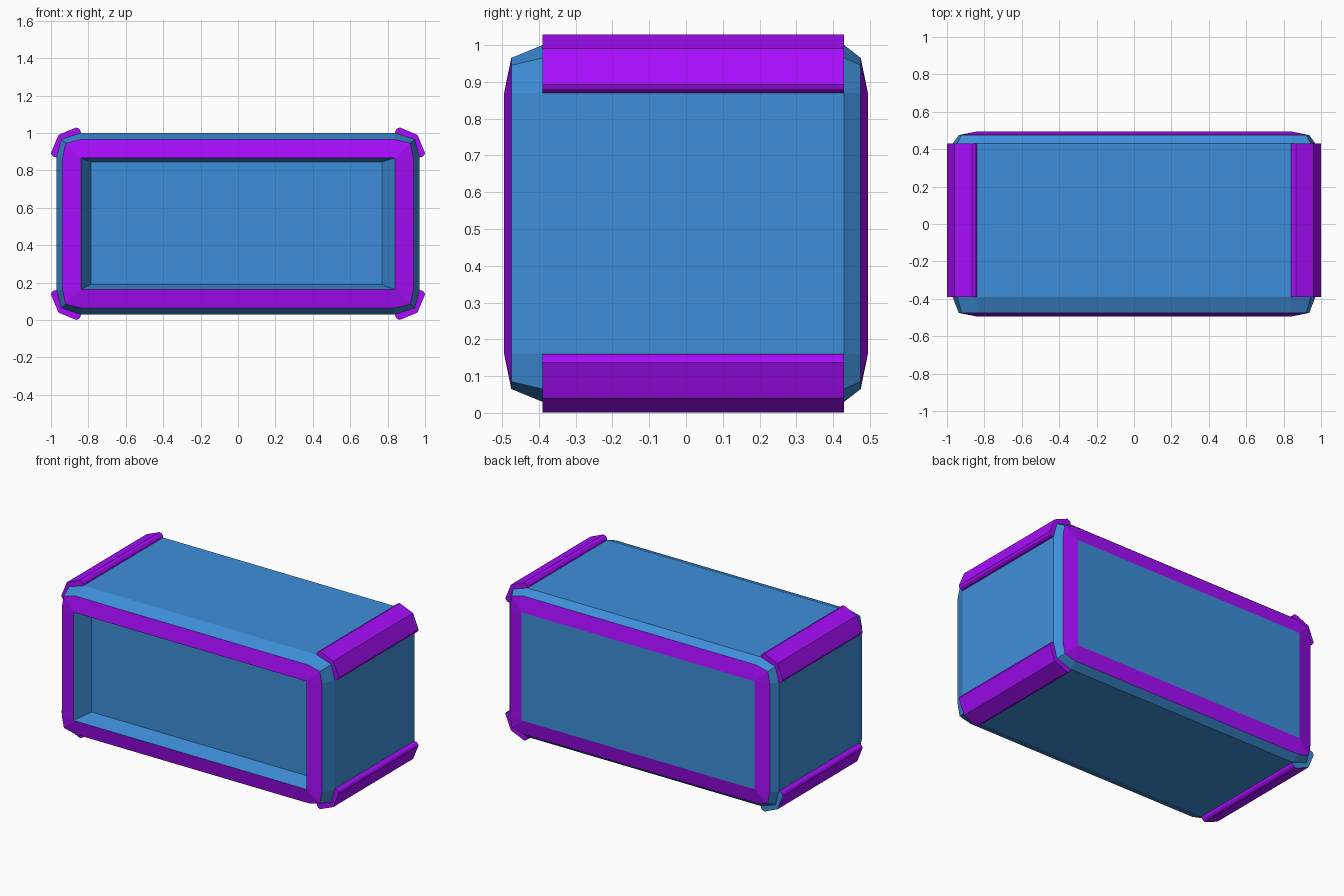
import bpy, bmesh

if "Cube" in bpy.data.objects:
    bpy.data.objects.remove(bpy.data.objects["Cube"])

MID = 0.515  # height of the crate's centre


def material(name, rgb):
    m = bpy.data.materials.new(name)
    m.diffuse_color = (*rgb, 1)
    m.use_nodes = True
    m.node_tree.nodes["Principled BSDF"].inputs["Base Color"].default_value = m.diffuse_color
    return m


blue = material("blue", (0.048, 0.275, 0.70))
purple = material("purple", (0.39, 0.004, 0.98))


def ring(y, corner):
    """Closed loop at depth y: a three-point corner mirrored into all four quadrants."""
    pts = []
    for sx, sz in ((1, 1), (1, -1), (-1, -1), (-1, 1)):
        quad = corner if sx * sz > 0 else corner[::-1]
        pts += [(sx * x, y, MID + sz * z) for x, z in quad]
    return pts


def rect(y, x0, x1, z0, z1):
    """Rectangle with tripled corners, so it joins to the corner loops."""
    return [(x, y, z) for x, z in ((x1, z1), (x1, z0), (x0, z0), (x0, z1)) for _ in range(3)]


def loft(name, rings, mat, cap_start=False, cap_end=False, end_mat=None):
    bm = bmesh.new()
    loops = [[bm.verts.new(p) for p in r] for r in rings]
    n = len(loops[0])
    for a, b in zip(loops, loops[1:]):
        for i in range(n):
            j = (i + 1) % n
            bm.faces.new((a[i], a[j], b[j], b[i]))
    if cap_start:
        bm.faces.new(loops[0][::-1])
    if cap_end:
        bm.faces.new(loops[-1]).material_index = 1 if end_mat else 0
    bmesh.ops.remove_doubles(bm, verts=bm.verts, dist=1e-5)
    # point every face outward along the loft direction
    bm.normal_update()
    out = max(bm.faces, key=lambda f: abs(f.calc_center_median().x))
    if out.normal.x * out.calc_center_median().x < 0:
        bmesh.ops.reverse_faces(bm, faces=bm.faces)
    me = bpy.data.meshes.new(name)
    bm.to_mesh(me)
    bm.free()
    me.materials.append(mat)
    if end_mat:
        me.materials.append(end_mat)
    ob = bpy.data.objects.new(name, me)
    bpy.context.collection.objects.link(ob)
    return ob


BODY = [(0.84, 0.485), (0.945, 0.45), (0.97, 0.355)]
EDGE = [(0.84, 0.45), (0.922, 0.43), (0.937, 0.355)]
OPENING = (-0.84, 0.84, 0.163, 0.867)
FLOOR = (-0.785, 0.77, 0.19, 0.845)

# main shell with chamfered front and back edges
loft("crate_shell", [ring(-0.475, EDGE), ring(-0.39, BODY), ring(0.43, BODY), ring(0.475, EDGE)], blue)

# sloped rims around the front recess and the back panel
loft("front_rim", [rect(-0.495, *OPENING), ring(-0.475, EDGE)], purple)
loft("back_rim", [ring(0.475, EDGE), rect(0.495, *OPENING)], purple)


def panel(name, rings):
    ob = loft(name, rings, blue)
    bm = bmesh.new()
    bm.from_mesh(ob.data)
    y = rings[-1][0][1]
    vs = [v for v in bm.verts if abs(v.co.y - y) < 1e-4]
    bmesh.ops.contextual_create(bm, geom=vs)
    # recess walls face inward and its floor faces the front
    for f in bm.faces:
        c = f.calc_center_median()
        f.normal_update()
        if abs(f.normal.y) > 0.9:
            wrong = f.normal.y * y < 0
        else:
            wrong = f.normal.x * c.x + f.normal.z * (c.z - MID) > 0
        if wrong:
            f.normal_flip()
    bm.to_mesh(ob.data)
    bm.free()


panel("front_recess", [rect(-0.495, *OPENING), rect(-0.385, *FLOOR)])
panel("back_panel", [rect(0.4945, *OPENING), rect(0.495, *OPENING)])

# four protective corner rails running front to back, with rounded lips
RAIL = [(0.84, 0.485), (0.842, 0.498), (0.851, 0.509), (0.866, 0.514), (0.96, 0.475),
        (1.0, 0.378), (0.995, 0.365), (0.984, 0.357), (0.97, 0.355), (0.945, 0.45)]
for side, sx in (("right", 1), ("left", -1)):
    for level, sz in (("top", 1), ("bottom", -1)):
        pts = RAIL if sx * sz < 0 else RAIL[::-1]
        ends = [[(sx * x, y, MID + sz * z) for x, z in pts] for y in (-0.39, 0.43)]
        odd = blue if (side, level) == ("left", "bottom") else None
        rail = loft(f"{level}_{side}_rail", ends, purple, True, True, odd)
        bm = bmesh.new()
        bm.from_mesh(rail.data)
        bmesh.ops.recalc_face_normals(bm, faces=bm.faces)
        bm.to_mesh(rail.data)
        bm.free()
